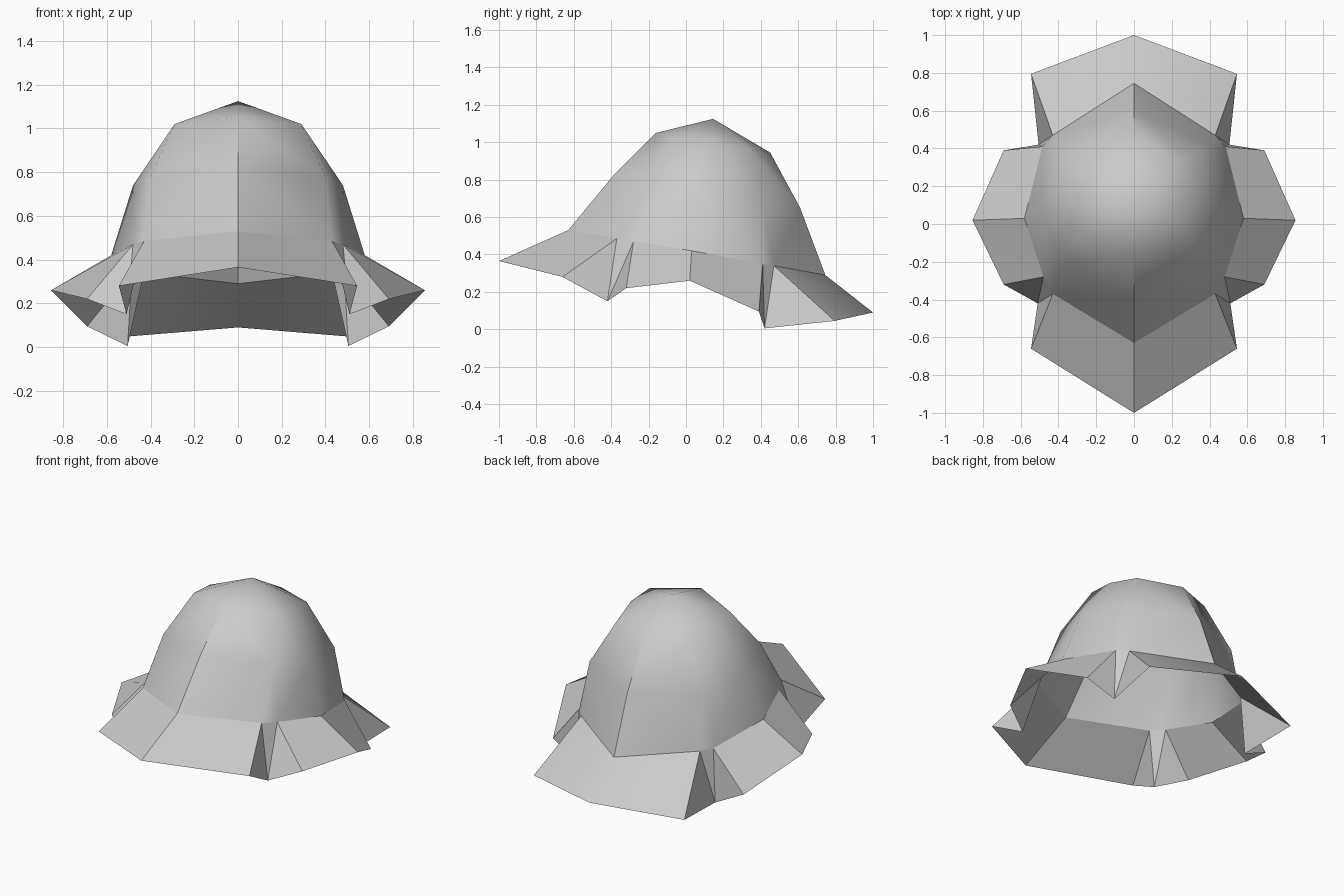
import bpy
import bmesh
from math import radians

default_cube = bpy.data.objects.get("Cube")
if default_cube:
    bpy.data.objects.remove(default_cube, do_unlink=True)


def make_material(name, colour):
    material = bpy.data.materials.new(name)
    material.use_nodes = True
    material.diffuse_color = colour
    material.node_tree.nodes["Principled BSDF"].inputs["Base Color"].default_value = colour
    return material


grey = make_material("plain grey", (0.6, 0.6, 0.6, 1))

# Half rings of the hat, each running from the front round one side to the back
apex = (0, 0.145, 1.125)
upper_ring = [(0, -0.16, 1.05), (0.29, -0.04, 1.02), (0.3, 0.14, 1),
              (0.26, 0.34, 0.96), (0, 0.45, 0.945)]
middle_ring = [(0, -0.39, 0.82), (0.4, -0.2, 0.78), (0.48, 0.08, 0.74),
               (0.41, 0.41, 0.68), (0, 0.61, 0.65)]
band_ring = [(0, -0.63, 0.53), (0.43, -0.37, 0.485), (0.48, -0.28, 0.47),
             (0.58, 0.03, 0.42), (0.485, 0.41, 0.35), (0.43, 0.47, 0.34),
             (0, 0.745, 0.29)]
brim_edge = [(0, -1, 0.365), (0.545, -0.66, 0.28), (0.51, -0.42, 0.15),
             (0.69, -0.32, 0.22), (0.855, 0.02, 0.26), (0.69, 0.39, 0.095),
             (0.505, 0.42, 0.005), (0.545, 0.795, 0.045), (0, 1, 0.09)]


def stitch(bm, inner, outer, steps):
    """Join two half rings; each letter advances the inner ring, outer ring or both."""
    inner_verts = [bm.verts.new(point) for point in inner]
    outer_verts = [bm.verts.new(point) for point in outer]
    i = o = 0
    for step in steps:
        corners = [inner_verts[i], outer_verts[o]]
        if step in "ob":
            o += 1
            corners.append(outer_verts[o])
        if step in "ib":
            i += 1
            corners.append(inner_verts[i])
        bm.faces.new(corners)


def make_part(name, strips):
    """Stitch the strips of one half, mirror it and shade it."""
    bm = bmesh.new()
    for inner, outer, steps in strips:
        stitch(bm, inner, outer, steps)
    bmesh.ops.mirror(bm, geom=bm.verts[:] + bm.edges[:] + bm.faces[:],
                     axis="X", merge_dist=0.0001)
    bmesh.ops.remove_doubles(bm, verts=bm.verts[:], dist=0.0001)
    bmesh.ops.recalc_face_normals(bm, faces=bm.faces[:])
    # Open sheets: make sure the outside faces up
    if sum(face.normal.z * face.calc_area() for face in bm.faces) < 0:
        bmesh.ops.reverse_faces(bm, faces=bm.faces[:])
    mesh = bpy.data.meshes.new(name)
    bm.to_mesh(mesh)
    bm.free()
    mesh.materials.append(grey)
    part = bpy.data.objects.new(name, mesh)
    bpy.context.collection.objects.link(part)
    bpy.ops.object.select_all(action="DESELECT")
    part.select_set(True)
    bpy.context.view_layer.objects.active = part
    bpy.ops.object.shade_smooth_by_angle(angle=radians(38))
    return part


# Domed crown with pleated lower band
make_part("hat_crown", [
    ([apex], upper_ring, "oooo"),
    (upper_ring, middle_ring, "bbbb"),
    (middle_ring, band_ring, "oioiooioio"),
])

# Four-lobed brim, folded at the diagonals
make_part("hat_brim", [(band_ring, brim_edge, "boiobboiob")])
